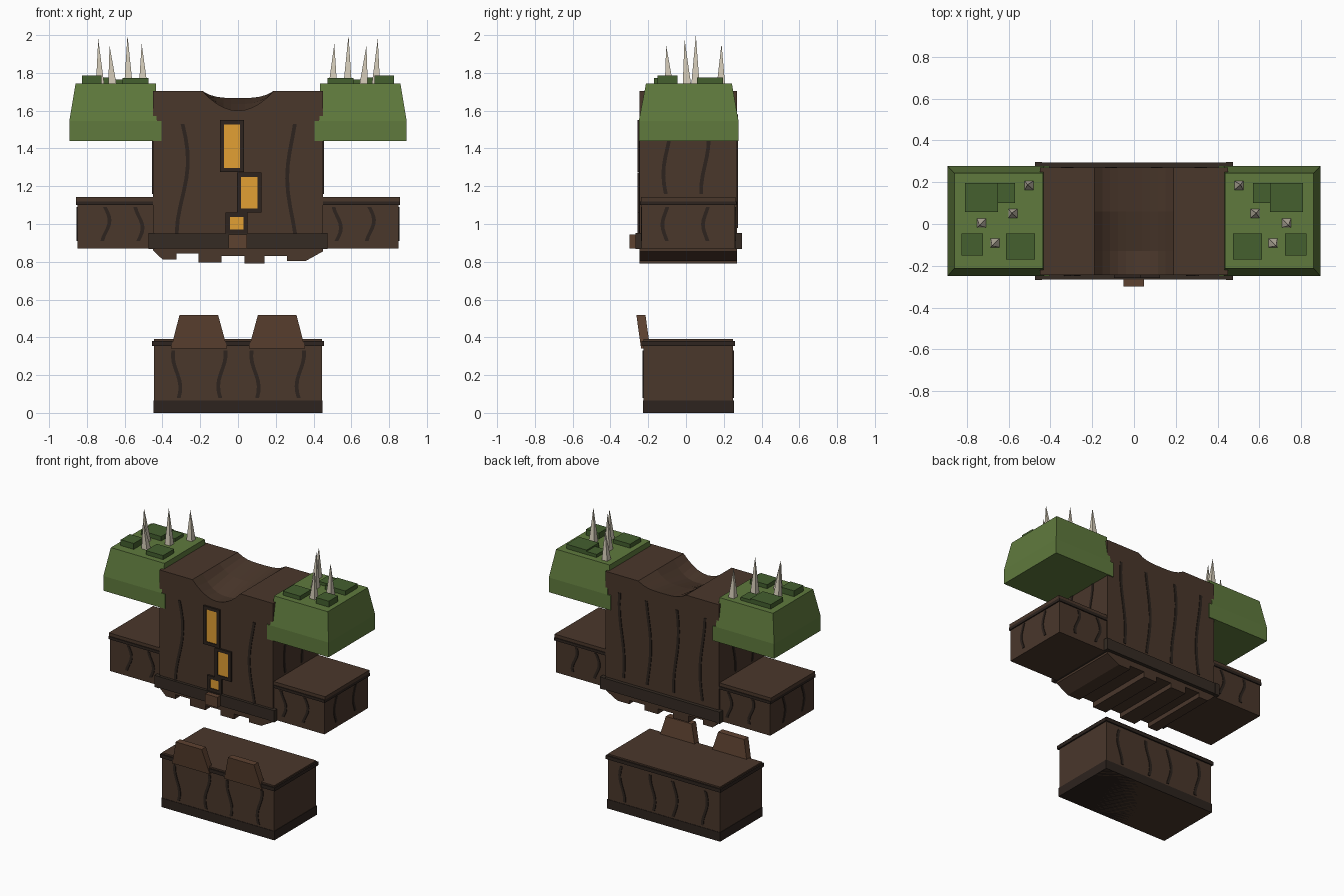
import bpy, bmesh, math
from mathutils import Vector

if "Cube" in bpy.data.objects:
    bpy.data.objects.remove(bpy.data.objects["Cube"])


def material(name, r, g, b):
    m = bpy.data.materials.new(name)
    m.diffuse_color = (r, g, b, 1)
    m.use_nodes = True
    m.node_tree.nodes["Principled BSDF"].inputs["Base Color"].default_value = m.diffuse_color
    return m


BARK = material("bark", .068, .038, .024)
DARK = material("dark_bark", .026, .017, .013)
BELT = material("belt_brown", .035, .024, .017)
TAN = material("tan_wood", .11, .054, .03)
GREEN = material("moss", .115, .195, .047)
DEEP = material("deep_moss", .058, .115, .028)
BONE = material("bone", .66, .60, .48)
AMBER = material("amber", .76, .35, .033)


def finish(name, bm, mat):
    bmesh.ops.recalc_face_normals(bm, faces=bm.faces)
    me = bpy.data.meshes.new(name)
    bm.to_mesh(me)
    bm.free()
    me.materials.append(mat)
    ob = bpy.data.objects.new(name, me)
    bpy.context.collection.objects.link(ob)
    return ob


def loft(name, rings, mat):
    """Closed skin through a list of equal-length point rings."""
    bm = bmesh.new()
    rows = [[bm.verts.new(p) for p in ring] for ring in rings]
    n = len(rows[0])
    for a, b in zip(rows, rows[1:]):
        for i in range(n):
            j = (i + 1) % n
            bm.faces.new((a[i], a[j], b[j], b[i]))
    bm.faces.new(rows[0])
    bm.faces.new(rows[-1])
    return finish(name, bm, mat)


def rect(x0, x1, y0, y1, z):
    return [(x0, y0, z), (x1, y0, z), (x1, y1, z), (x0, y1, z)]


def box(name, x0, x1, y0, y1, z0, z1, mat):
    return loft(name, [rect(x0, x1, y0, y1, z0), rect(x0, x1, y0, y1, z1)], mat)


def prism(name, profile, y0, y1, mat, lean=0.0):
    """xz profile extruded along y, optionally leaning forward with height."""
    zb = min(p[1] for p in profile)
    return loft(name, [[(x, y - lean * (z - zb), z) for x, z in profile]
                       for y in (y0, y1)], mat)


def groove(name, u, z0, z1, plane, side, phase=0.0, amp=.02):
    """Wavy dark strip on a face; side is 'y' (front/back) or 'x' (sides)."""
    n, rings = 8, []
    for i in range(n + 1):
        t = i / n
        c = u + amp * math.sin(t * 4.6 + phase)
        z = z0 + (z1 - z0) * t
        ring = []
        for du, dp in ((-.01, -.003), (.01, -.003), (.01, .003), (-.01, .003)):
            ring.append((c + du, plane + dp, z) if side == 'y' else (plane + dp, c + du, z))
        rings.append(ring)
    loft(name, rings, DARK)


# Torso with a neck scoop that is deeper at the front
def torso_ring(y, depth, power):
    pts = [(-.45, y, .87), (-.45, y, 1.705)]
    for i in range(11):
        x = -.19 + .038 * i
        pts.append((x, y, 1.705 - depth * (1 - abs(x / .19) ** power)))
    return pts + [(.45, y, 1.705), (.45, y, .87)]


loft("torso", [torso_ring(*s) for s in ((-.245, .105, 2), (-.13, .115, 2.5),
               (.06, .07, 3), (.27, .038, 3.5))], BARK)

# Ragged hem
hem = [(-.45, .88), (-.45, .86), (-.40, .813), (-.325, .813), (-.325, .845), (-.21, .845),
       (-.21, .797), (-.087, .797), (-.087, .83), (.034, .83), (.034, .792), (.14, .792),
       (.14, .83), (.26, .83), (.26, .803), (.356, .803), (.45, .855), (.45, .88)]
prism("ragged_hem", hem, -.245, .27, BARK)

# Belt and buckle
box("belt", -.465, .465, -.265, .295, .87, .95, BELT)
for s in (-1, 1):
    x = sorted((s * .44, s * .475))
    box("belt_corner", *x, -.268, -.235, .868, .952, BELT)
    box("belt_corner", *x, .262, .297, .868, .952, BELT)
box("buckle", -.05, .047, -.30, -.26, .87, .945, TAN)

# Amber windows with raised frames
for x0, x1, z0, z1 in ((-.095, .033, 1.275, 1.55), (-.005, .125, 1.06, 1.272), (-.065, .05, .95, 1.06)):
    w = .022
    box("window_frame", x0, x0 + w, -.258, -.24, z0, z1, DARK)
    box("window_frame", x1 - w, x1, -.258, -.24, z0, z1, DARK)
    box("window_frame", x0 + w, x1 - w, -.258, -.24, z0, z0 + w, DARK)
    box("window_frame", x0 + w, x1 - w, -.258, -.24, z1 - w, z1, DARK)
    box("amber_window", x0 + w, x1 - w, -.252, -.24, z0 + w, z1 - w, AMBER)

# Torso grooves
groove("torso_groove", -.295, .95, 1.53, -.246, 'y', -1.5, .03)
groove("torso_groove", .285, .95, 1.53, -.246, 'y', -3.9, .025)
for i, x in enumerate((-.32, -.11, .11, .32)):
    groove("back_groove", x, .98, 1.58, .271, 'y', i * 1.3)
for s in (-1, 1):
    for i, y in enumerate((-.10, .10)):
        groove("side_groove", y, 1.16, 1.55, s * .451, 'x', 3.5 + i)

# Forearms: block, dark rim and lid
for s in (-1, 1):
    x0, x1 = sorted((s * .44, s * .85))
    r0, r1 = sorted((s * .44, s * .858))
    box("forearm", x0, x1, -.235, .26, .87, 1.14, BARK)
    box("forearm_rim", r0, r1, -.243, .268, 1.10, 1.12, DARK)
    box("forearm_lid", r0, r1, -.238, .263, 1.12, 1.143, BARK)
    for i, x in enumerate((.70, .525)):
        groove("forearm_groove", s * x, .91, 1.09, -.236, 'y', -1.2 + i)
        groove("forearm_groove", s * x, .91, 1.09, .261, 'y', 1 + i)
    for y in (-.11, .105):
        groove("forearm_groove", y, .91, 1.09, s * .851, 'x', 2.5, .015)

# Leg block with base band and rim
box("leg_block", -.445, .445, -.225, .25, .0, .39, BARK)
box("leg_base", -.448, .448, -.228, .253, .0, .065, DARK)
box("leg_rim", -.455, .455, -.235, .26, .355, .38, DARK)
for i, x in enumerate((-.325, -.085, .09, .33)):
    groove("leg_groove", x, .08, .33, -.226, 'y', 3.6 if i % 2 else .6)
    groove("leg_groove", x, .08, .33, .251, 'y', 1.5 + i)

# Knee flaps, leaning forward
for s in (-1, 1):
    flap = [(s * .355, .342), (s * .31, .517), (s * .105, .517), (s * .057, .342)]
    prism("knee_flap", flap, -.238, -.19, TAN, lean=.14)

# Shoulder pads with moss tiles and spikes
tiles = ((.65, .81, .058, .197, 1.775), (.57, .65, .10, .197, 1.765),
         (.722, .825, -.15, -.045, 1.785), (.475, .612, -.17, -.045, 1.772))
spikes = ((.73, .005, -.74, -.008, 1.98), (.665, -.09, -.68, -.105, 1.945),
          (.58, .05, -.585, .052, 2.0), (.502, .185, -.51, .188, 1.955))
for s in (-1, 1):
    def mirrored(x0, x1, y0, y1, z):
        a, b = sorted((s * x0, s * x1))
        return rect(a, b, y0, y1, z)
    loft("shoulder_pad", [mirrored(.405, .893, -.25, .278, 1.44),
                          mirrored(.405, .893, -.25, .278, 1.545)], GREEN)
    loft("shoulder_top", [mirrored(.43, .893, -.25, .278, 1.545),
                          mirrored(.435, .86, -.212, .243, 1.743)], GREEN)
    for x0, x1, y0, y1, z in tiles:
        loft("moss_tile", [mirrored(x0, x1, y0, y1, 1.735), mirrored(x0, x1, y0, y1, z)], DEEP)
    for x, y, tx, ty, tz in spikes:
        bm = bmesh.new()
        base = [bm.verts.new(p) for p in mirrored(x - .022, x + .022, y - .022, y + .022, 1.738)]
        tip = bm.verts.new((-s * tx, ty, tz))
        bm.faces.new(base)
        for i in range(4):
            bm.faces.new((base[i], base[(i + 1) % 4], tip))
        finish("spike", bm, BONE)
